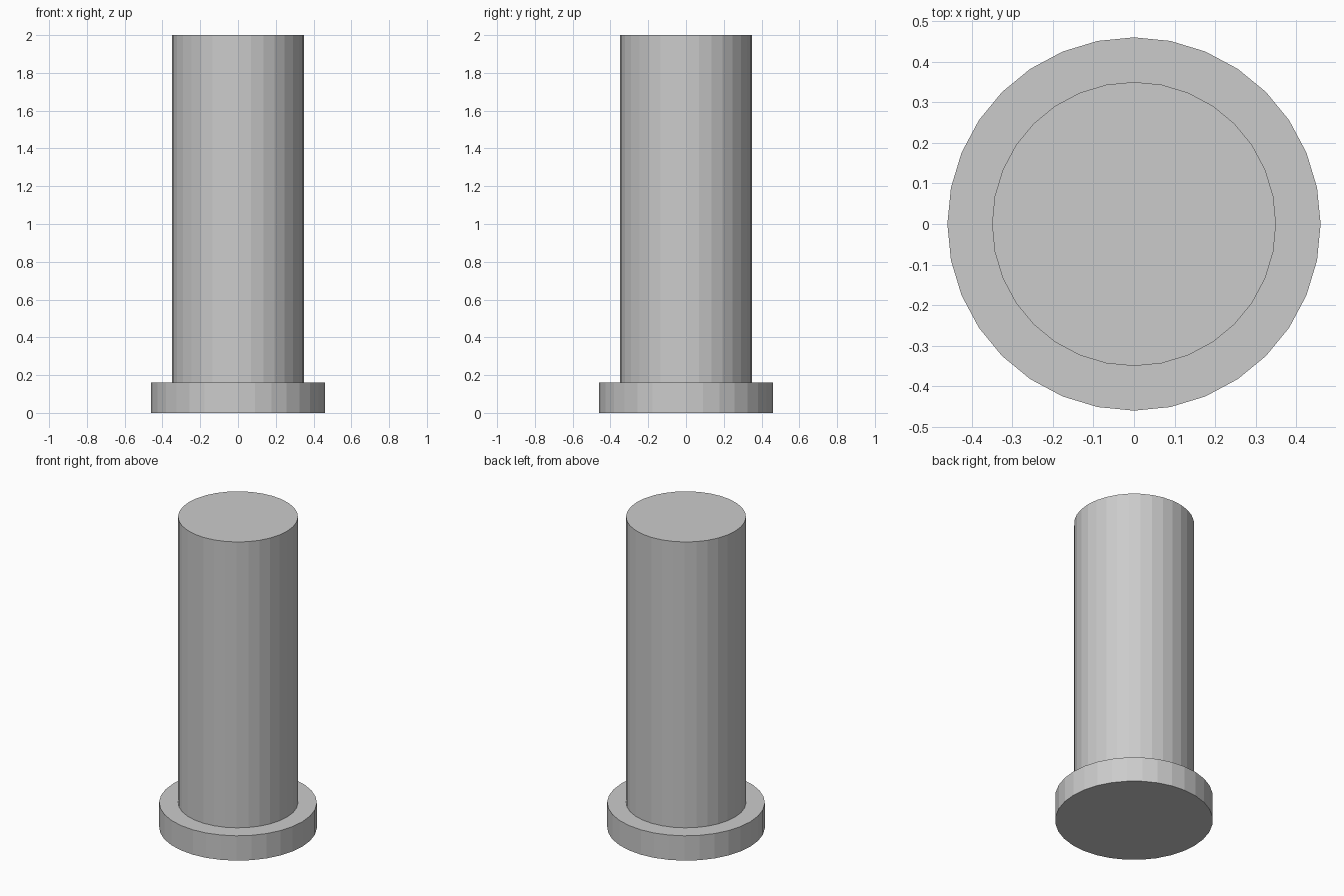
import bpy, bmesh
from math import cos, sin, tau

if "Cube" in bpy.data.objects:
    bpy.data.objects.remove(bpy.data.objects["Cube"])

SIDES = 32
# Turned profile, bottom to top: (radius, z)
PROFILE = [(0.46, 0.0), (0.46, 0.16), (0.35, 0.16), (0.35, 2.0)]

bm = bmesh.new()
rings = [[bm.verts.new((r * cos(tau * i / SIDES), r * sin(tau * i / SIDES), z))
          for i in range(SIDES)] for r, z in PROFILE]

# Flange wall, shoulder and shaft wall
for low, high in zip(rings, rings[1:]):
    for i in range(SIDES):
        j = (i + 1) % SIDES
        bm.faces.new((low[i], low[j], high[j], high[i]))

# Flat end caps
bm.faces.new(rings[0][::-1])
bm.faces.new(rings[-1])

mesh = bpy.data.meshes.new("flanged_pin")
bm.to_mesh(mesh)
bm.free()
bpy.context.collection.objects.link(bpy.data.objects.new("flanged_pin", mesh))
